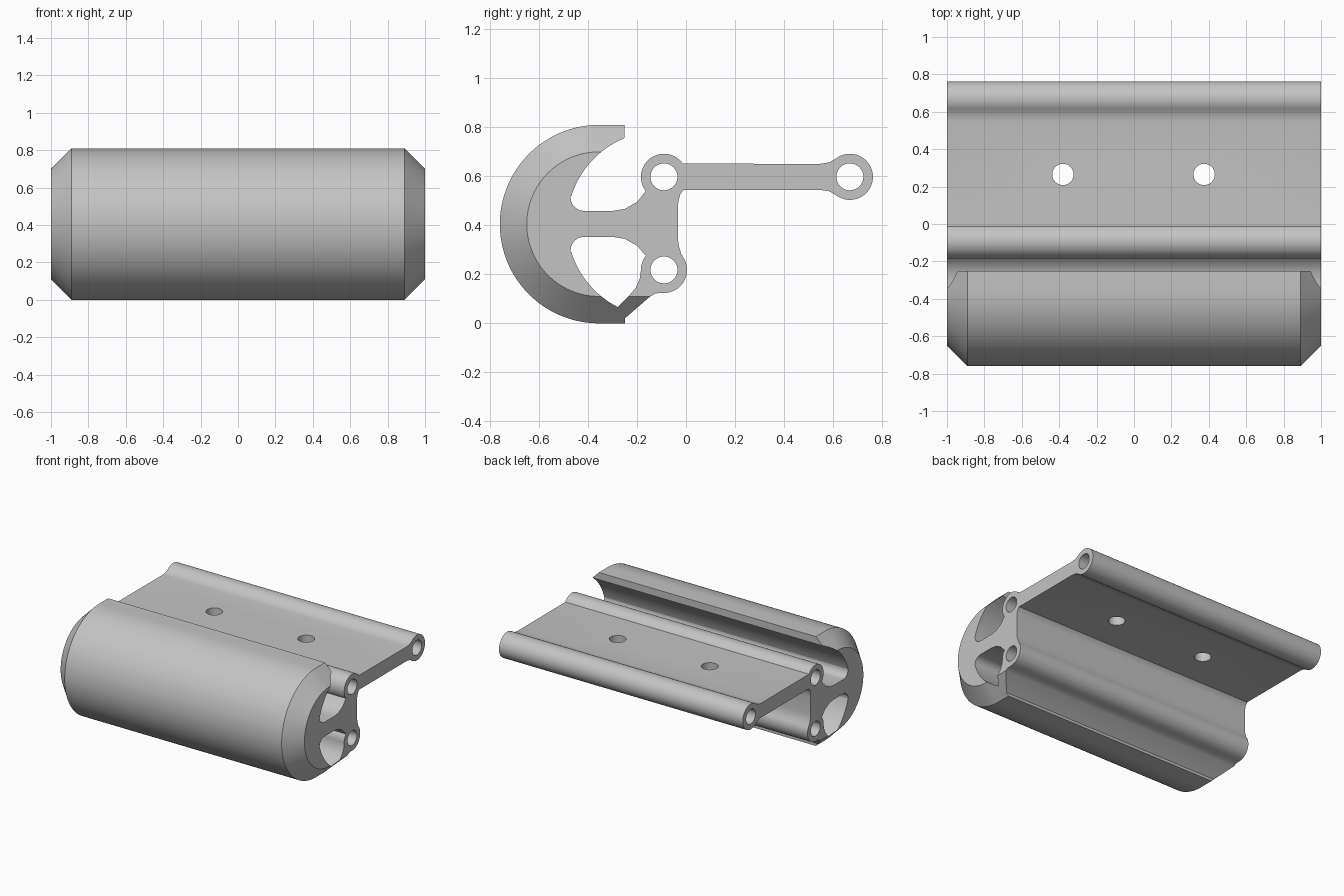
import bpy, bmesh
from math import sin, cos, radians

cube = bpy.data.objects.get("Cube")
if cube:
    bpy.data.objects.remove(cube, do_unlink=True)

grey = bpy.data.materials.new("plain grey")
grey.use_nodes = True
grey.diffuse_color = (0.55, 0.55, 0.55, 1)
grey.node_tree.nodes["Principled BSDF"].inputs["Base Color"].default_value = (0.55, 0.55, 0.55, 1)


def arc(cy, cz, r, a0, a1, n=20):
    """Points on an arc in the side plane, angles in degrees."""
    angles = [radians(a0 + (a1 - a0) * i / n) for i in range(n + 1)]
    return [(cy + r * cos(a), cz + r * sin(a)) for a in angles]


def circle(cy, cz, r, n=40):
    return arc(cy, cz, r, 0, 360, n)[:-1]


def add_object(name, bm):
    bmesh.ops.recalc_face_normals(bm, faces=bm.faces)
    mesh = bpy.data.meshes.new(name)
    bm.to_mesh(mesh)
    bm.free()
    mesh.materials.append(grey)
    ob = bpy.data.objects.new(name, mesh)
    bpy.context.collection.objects.link(ob)
    return ob


def extrude_profile(name, loops, half):
    """Fill closed loops (outline and holes) and extrude along x."""
    bm = bmesh.new()
    for loop in loops:
        vs = [bm.verts.new((-half, y, z)) for y, z in loop]
        for a, b in zip(vs, vs[1:] + vs[:1]):
            bm.edges.new((a, b))
    bmesh.ops.triangle_fill(bm, use_beauty=True, edges=bm.edges[:])
    out = bmesh.ops.extrude_face_region(bm, geom=bm.faces[:])
    moved = [g for g in out["geom"] if isinstance(g, bmesh.types.BMVert)]
    bmesh.ops.translate(bm, verts=moved, vec=(2 * half, 0, 0))
    return add_object(name, bm)


def loft(name, sections):
    """Skin a row of (x, points) sections and cap both ends."""
    bm = bmesh.new()
    rings = [[bm.verts.new((x, y, z)) for y, z in pts] for x, pts in sections]
    for r0, r1 in zip(rings, rings[1:]):
        for i in range(len(r0)):
            j = (i + 1) % len(r0)
            bm.faces.new((r0[i], r0[j], r1[j], r1[i]))
    bm.faces.new(rings[0])
    bm.faces.new(rings[-1])
    return add_object(name, bm)


def cut(ob, tool, operation):
    """Boolean that is applied at once, then the tool is removed."""
    tool.hide_render = True
    mod = ob.modifiers.new("cut", "BOOLEAN")
    mod.object, mod.operation, mod.solver = tool, operation, "EXACT"
    bpy.context.view_layer.objects.active = ob
    bpy.ops.object.modifier_apply(modifier=mod.name)
    bpy.data.objects.remove(tool, do_unlink=True)


# Key centres in the side plane
MID = 0.405
TOP_EYE, LOW_EYE, END_EYE = (-0.09, 0.598), (-0.09, 0.218), (0.669, 0.598)
EYE_R, BORE_R = 0.094, 0.055

# Outline: hook mouth, upper eye, plate, end eye, web, lower eye, lower lip
outline = [(-0.25, 0.95)]
outline += arc(-0.106, MID, 0.38, 112.5, 163)
outline += arc(-0.416, 0.514, 0.055, 170, 270, 10)
outline += [(-0.30, 0.459), (-0.25, 0.467), (-0.2, 0.495)]
outline += arc(*TOP_EYE, EYE_R, 218, 35, 32)
outline += [(0.547, 0.651), (0.585, 0.657)]
outline += arc(*END_EYE, EYE_R, 127, -127, 40)
outline += [(0.585, 0.539), (0.547, 0.545), (-0.008, 0.545)]
outline += [(-0.022, 0.53), (-0.031, 0.5), (-0.033, 0.47)]
outline += [(-0.033, 0.345), (-0.029, 0.315), (-0.02, 0.285)]
outline += arc(*LOW_EYE, EYE_R, 30, -95, 20)
outline += [(-0.125, 0.122), (-0.147, 0.109), (-0.25, 0.02)]
outline += [(-0.25, -0.1), (-0.9, -0.1), (-0.9, 0.95)]

# Closed lower channel
channel = arc(-0.416, 0.298, 0.055, 90, 190, 10)
channel += arc(-0.106, MID, 0.38, 197, 243)
channel += [(-0.237, 0.108), (-0.205, 0.145), (-0.188, 0.185)]
channel += arc(*LOW_EYE, EYE_R, 180, 142, 8)
channel += [(-0.2, 0.317), (-0.25, 0.345), (-0.30, 0.353)]

bores = [circle(*eye, BORE_R) for eye in (TOP_EYE, LOW_EYE, END_EYE)]
body = extrude_profile("hinge_bracket", [outline, channel] + bores, 1.1)


# Rounded nose envelope with chamfered ends
def nose(inset):
    r = 0.405 - inset
    return arc(-0.355, MID, r, 90, 270, 64) + [(1, MID - r), (1, MID + r)]


envelope = loft("nose_envelope", [(-1, nose(0.11)), (-0.89, nose(0)),
                                  (0.89, nose(0)), (1, nose(0.11))])
cut(body, envelope, "INTERSECT")

# Two screw holes through the plate
for x in (-0.38, 0.375):
    bpy.ops.mesh.primitive_cylinder_add(vertices=40, radius=0.057, depth=0.4,
                                        location=(x, 0.265, 0.6))
    cut(body, bpy.context.object, "DIFFERENCE")

# Smooth curves, keep edges crisp
bpy.ops.object.select_all(action="DESELECT")
body.select_set(True)
bpy.context.view_layer.objects.active = body
bpy.ops.object.shade_smooth_by_angle(angle=radians(30))
